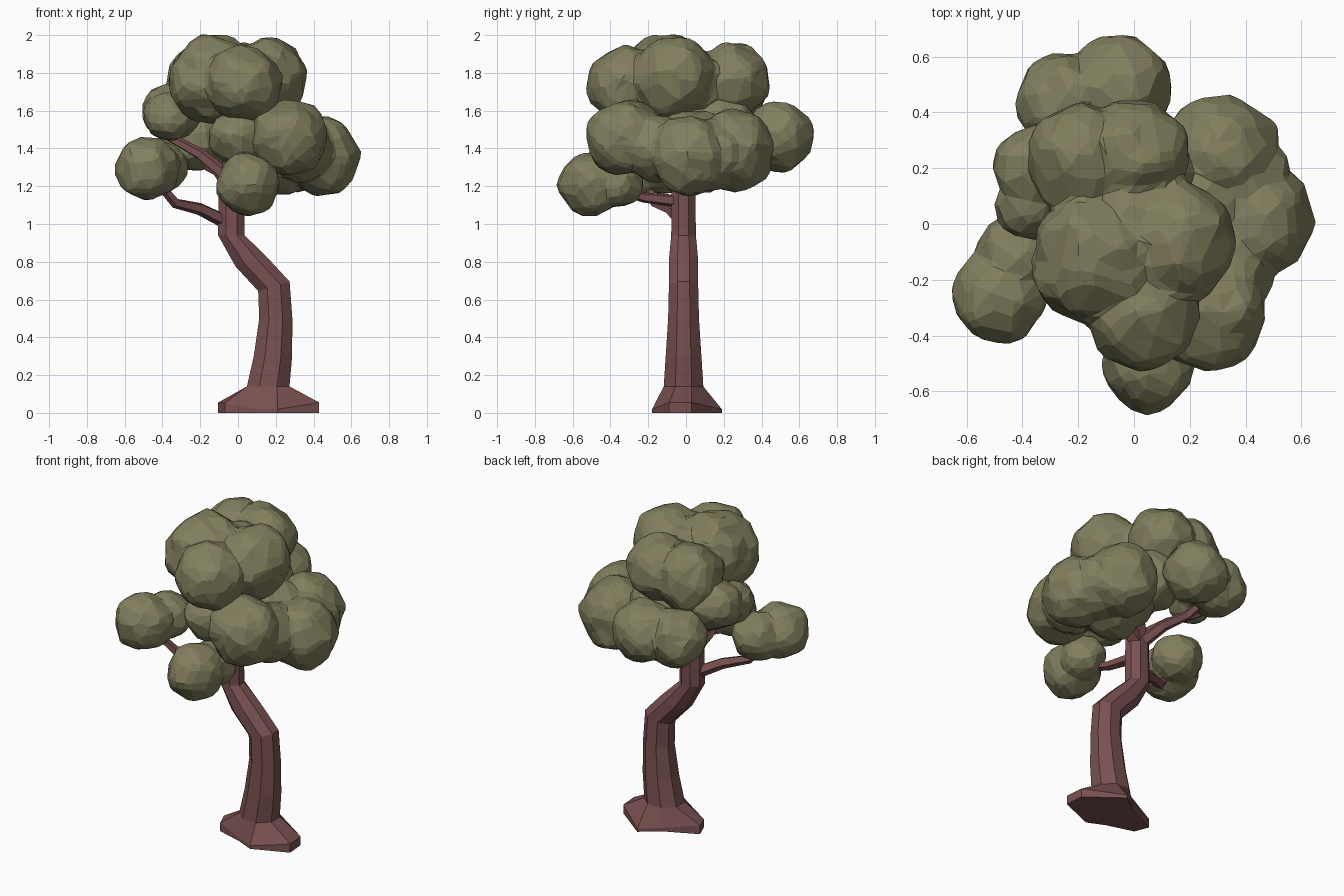
import bpy, bmesh, math
from mathutils import Vector, noise

if "Cube" in bpy.data.objects:
    bpy.data.objects.remove(bpy.data.objects["Cube"])


def material(name, rgb):
    m = bpy.data.materials.new(name)
    m.diffuse_color = (*rgb, 1)
    m.use_nodes = True
    m.node_tree.nodes["Principled BSDF"].inputs["Base Color"].default_value = m.diffuse_color
    return m


BARK = material("bark", (0.19, 0.08, 0.08))
LEAF = material("leaf", (0.22, 0.21, 0.11))


def finish(name, bm, mat):
    bmesh.ops.recalc_face_normals(bm, faces=bm.faces)
    me = bpy.data.meshes.new(name)
    bm.to_mesh(me)
    bm.free()
    me.materials.append(mat)
    ob = bpy.data.objects.new(name, me)
    bpy.context.collection.objects.link(ob)
    return ob


def loft(name, rings):
    """Skin a list of equal-length point rings and cap both ends."""
    bm = bmesh.new()
    vs = [[bm.verts.new(p) for p in r] for r in rings]
    n = len(rings[0])
    for a, b in zip(vs, vs[1:]):
        for i in range(n):
            j = (i + 1) % n
            bm.faces.new((a[i], a[j], b[j], b[i]))
    bm.faces.new(vs[0][::-1])
    bm.faces.new(vs[-1])
    return finish(name, bm, BARK)


def branch(name, pts, r0=.04, r1=.022, n=5):
    pts = [Vector(p) for p in pts]
    rings = []
    for i, p in enumerate(pts):
        d = (pts[min(i + 1, len(pts) - 1)] - pts[max(i - 1, 0)]).normalized()
        side = d.cross(Vector((0, 0, 1))).normalized()
        up = side.cross(d)
        r = r0 + (r1 - r0) * i / (len(pts) - 1)
        rings.append([p + r * (side * math.cos(t) + up * math.sin(t))
                      for t in (math.tau * k / n for k in range(n))])
    loft(name, rings)


# Trunk: flared root outline, then octagonal sections (x, z, radius)
foot = [(.43, -.09), (.42, .03), (.21, .19), (.09, .1),
        (-.105, .01), (-.07, -.08), (.1, -.13), (.21, -.18)]
rings = [[(x, y, 0) for x, y in foot],
         [(x, y, .01 + .045 * min(1, abs(x - .16) / .25)) for x, y in foot]]
for x, z, r in [(.16, .14, .122), (.185, .3, .11), (.2, .5, .095), (.19, .67, .09),
                (.07, .8, .09), (-.035, .94, .076), (-.035, 1.2, .073), (0, 1.55, .045)]:
    tilt = .3 if .6 < z < .9 else 0
    rings.append([(x + r * math.cos(a), -.013 + .93 * r * math.sin(a), z + tilt * r * math.cos(a))
                  for a in (math.radians(45 * k - 22.5) for k in range(8))])
loft("trunk", rings)

# Branches
branch("branch_left_low", [(-.04, 0, 1), (-.2, -.08, 1.08), (-.33, -.16, 1.11), (-.44, -.23, 1.24)])
branch("branch_left_high", [(-.04, 0, 1.24), (-.2, .07, 1.37), (-.4, .16, 1.48)])
branch("branch_back", [(-.04, 0, 1.2), (-.1, .15, 1.28), (-.15, .31, 1.3), (-.19, .43, 1.37)])
branch("branch_front", [(-.03, -.03, 1.12), (0, -.22, 1.14), (.04, -.4, 1.19)], .035)
branch("branch_right", [(-.03, 0, 1.2), (.28, .06, 1.4)], .05, .03)


def foliage(name, seed, *lumps):
    """Merge lumpy balls (x, y, z, radius) into one faceted clump."""
    bm = bmesh.new()
    for i, (x, y, z, r) in enumerate(lumps):
        off = Vector((seed * 7.3, i * 5.1, 2))
        for v in bmesh.ops.create_icosphere(bm, subdivisions=4, radius=r)["verts"]:
            p = v.co.copy()
            k = 1.02 + .13 * noise.noise(p * 9 + off) + .04 * noise.noise(p * 22 + off)
            v.co = Vector((x, y, z)) + p * k
    ob = finish(name, bm, LEAF)
    merge = ob.modifiers.new("merge", 'REMESH')
    merge.mode = 'VOXEL'
    merge.voxel_size = .018
    ob.modifiers.new("soften", 'SMOOTH').iterations = 2
    ob.modifiers.new("facets", 'DECIMATE').ratio = .07
    flat = ob.modifiers.new("flatten", 'DECIMATE')
    flat.decimate_type = 'DISSOLVE'
    flat.angle_limit = math.radians(9)


# Foliage clumps
foliage("leaves_left_low", 1, (-.48, -.26, 1.29, .165), (-.42, -.11, 1.3, .14))
foliage("leaves_front_low", 2, (.05, -.5, 1.21, .165), (.08, -.36, 1.22, .13))
foliage("leaves_left_high", 3, (-.35, .2, 1.6, .15), (-.37, .07, 1.57, .125))
foliage("leaves_top", 4, (-.13, -.12, 1.765, .235), (.03, -.32, 1.74, .2), (.15, -.06, 1.77, .21),
        (-.18, .23, 1.74, .2), (0, .24, 1.76, .195), (0, .03, 1.72, .2))
foliage("leaves_back", 5, (-.25, .44, 1.45, .17), (-.05, .49, 1.46, .18))
foliage("leaves_right", 6, (.44, .02, 1.36, .2), (.31, .25, 1.39, .21), (.27, -.32, 1.46, .2),
        (.39, .14, 1.37, .18), (.33, -.15, 1.4, .17), (.2, .05, 1.38, .22))
foliage("leaves_middle", 7, (0, -.27, 1.46, .15), (.06, .0, 1.5, .18), (.05, .2, 1.5, .18))
